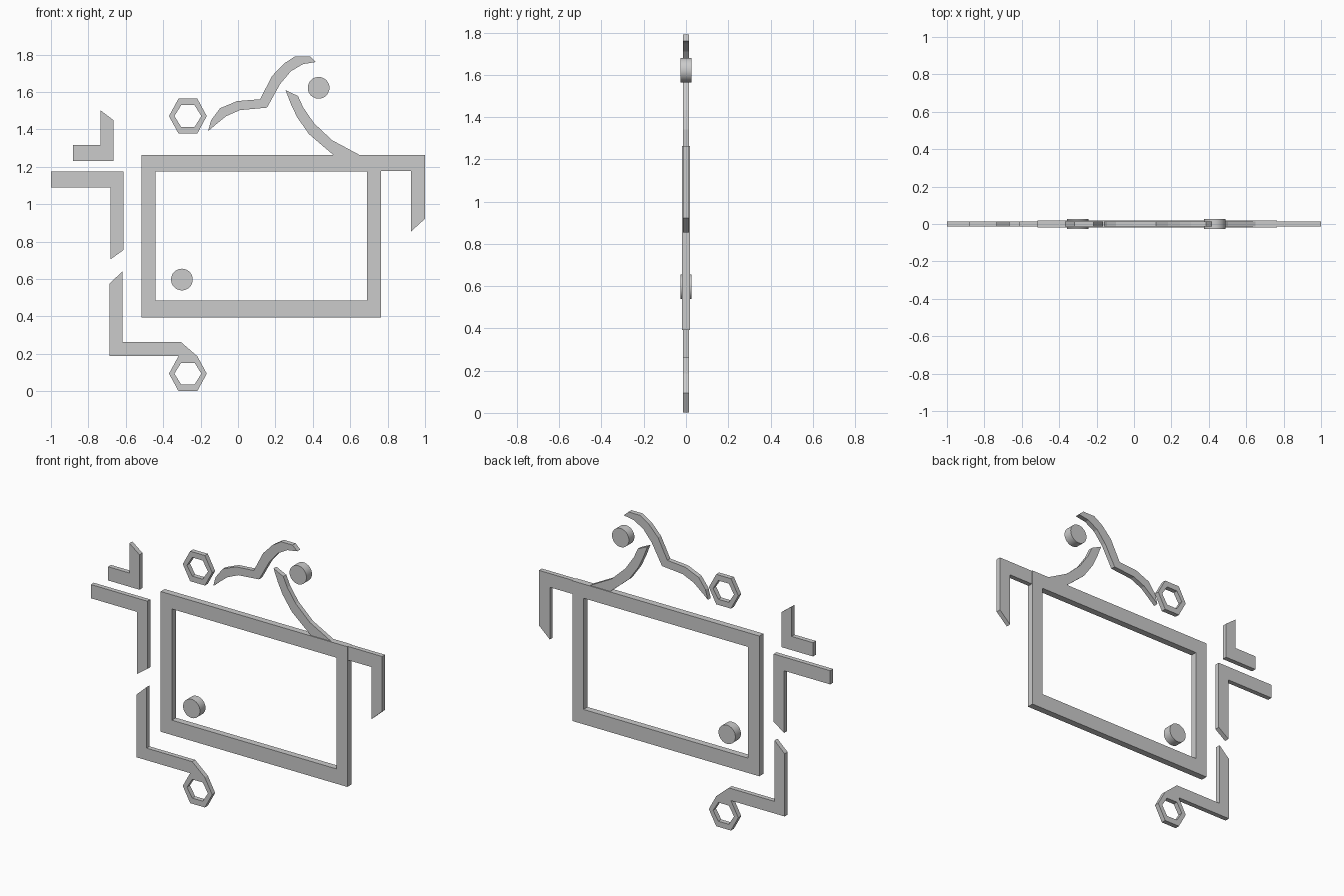
import bpy, bmesh, math

if "Cube" in bpy.data.objects:
    bpy.data.objects.remove(bpy.data.objects["Cube"])

THIN, THICK, PEG = 0.0145, 0.02, 0.027   # half depths


def finish(name, bm):
    bmesh.ops.recalc_face_normals(bm, faces=bm.faces)
    me = bpy.data.meshes.new(name)
    bm.to_mesh(me)
    bm.free()
    ob = bpy.data.objects.new(name, me)
    bpy.context.collection.objects.link(ob)
    return ob


def plate(name, pts, d=THIN):
    """Solid plate from an (x, z) outline, centred on y = 0."""
    bm = bmesh.new()
    f = bm.faces.new([bm.verts.new((x, -d, z)) for x, z in pts])
    new = bmesh.ops.extrude_face_region(bm, geom=[f])["geom"]
    bmesh.ops.translate(bm, vec=(0, 2 * d, 0),
                        verts=[v for v in new if isinstance(v, bmesh.types.BMVert)])
    return finish(name, bm)


def ring(name, outer, inner, d=THIN):
    """Closed ring between two matching (x, z) outlines."""
    bm = bmesh.new()
    loops = [[bm.verts.new((x, y, z)) for x, z in pts]
             for pts, y in ((outer, -d), (inner, -d), (inner, d), (outer, d))]
    n = len(outer)
    for k in range(4):
        a, b = loops[k], loops[(k + 1) % 4]
        for i in range(n):
            j = (i + 1) % n
            bm.faces.new((a[i], a[j], b[j], b[i]))
    return finish(name, bm)


def rect(x0, x1, z0, z1):
    return [(x0, z0), (x1, z0), (x1, z1), (x0, z1)]


def hexagon(cx, cz, rx, hz):
    return [(cx + rx * s, cz + hz * t) for s, t in
            ((1, 0), (.5, 1), (-.5, 1), (-1, 0), (-.5, -1), (.5, -1))]


# Main rectangular frame
ring("main_frame", rect(-.517, .765, .393, 1.263), rect(-.44, .69, .485, 1.175), THICK)

# Hexagonal rings
for name, cz in (("lower_hex_ring", .094), ("upper_hex_ring", 1.471)):
    ring(name, hexagon(-.268, cz, .101, .093), hexagon(-.268, cz, .072, .058))

# Round pegs
for name, x, z in (("upper_peg", .431, 1.622), ("lower_peg", -.30, .597)):
    peg = plate(name, [(x + .058 * math.cos(i * math.tau / 32),
                        z + .058 * math.sin(i * math.tau / 32)) for i in range(32)], PEG)
    bpy.ops.object.select_all(action='DESELECT')
    peg.select_set(True)
    bpy.context.view_layer.objects.active = peg
    bpy.ops.object.shade_smooth_by_angle()

# Angular hooks
plate("right_hook", [(.765, 1.263), (1, 1.263), (1, .922), (.925, .854),
                     (.925, 1.178), (.765, 1.178)])
plate("left_hook", [(-1, 1.175), (-.612, 1.175), (-.612, .755), (-.683, .704),
                    (-.683, 1.09), (-1, 1.09)])
plate("small_left_hook", [(-.882, 1.317), (-.735, 1.317), (-.735, 1.502),
                          (-.666, 1.449), (-.666, 1.232), (-.882, 1.232)])
plate("lower_left_hook", [(-.687, .576), (-.618, .64), (-.618, .262), (-.304, .262),
                          (-.2175, .187), (-.687, .187)])

# Curved brackets
plate("wave_bracket", [
    (-.16, 1.39), (-.144, 1.449), (-.096, 1.513), (-.005, 1.551), (.118, 1.561),
    (.182, 1.685), (.246, 1.752), (.305, 1.79), (.385, 1.79), (.417, 1.76),
    (.348, 1.749), (.283, 1.711), (.225, 1.642), (.155, 1.516), (.011, 1.503),
    (-.064, 1.47), (-.123, 1.422)])
plate("curved_brace", [
    (.254, 1.61), (.321, 1.578), (.348, 1.518), (.406, 1.433), (.503, 1.342),
    (.65, 1.263), (.51, 1.263), (.38, 1.374), (.316, 1.465), (.283, 1.535)])
